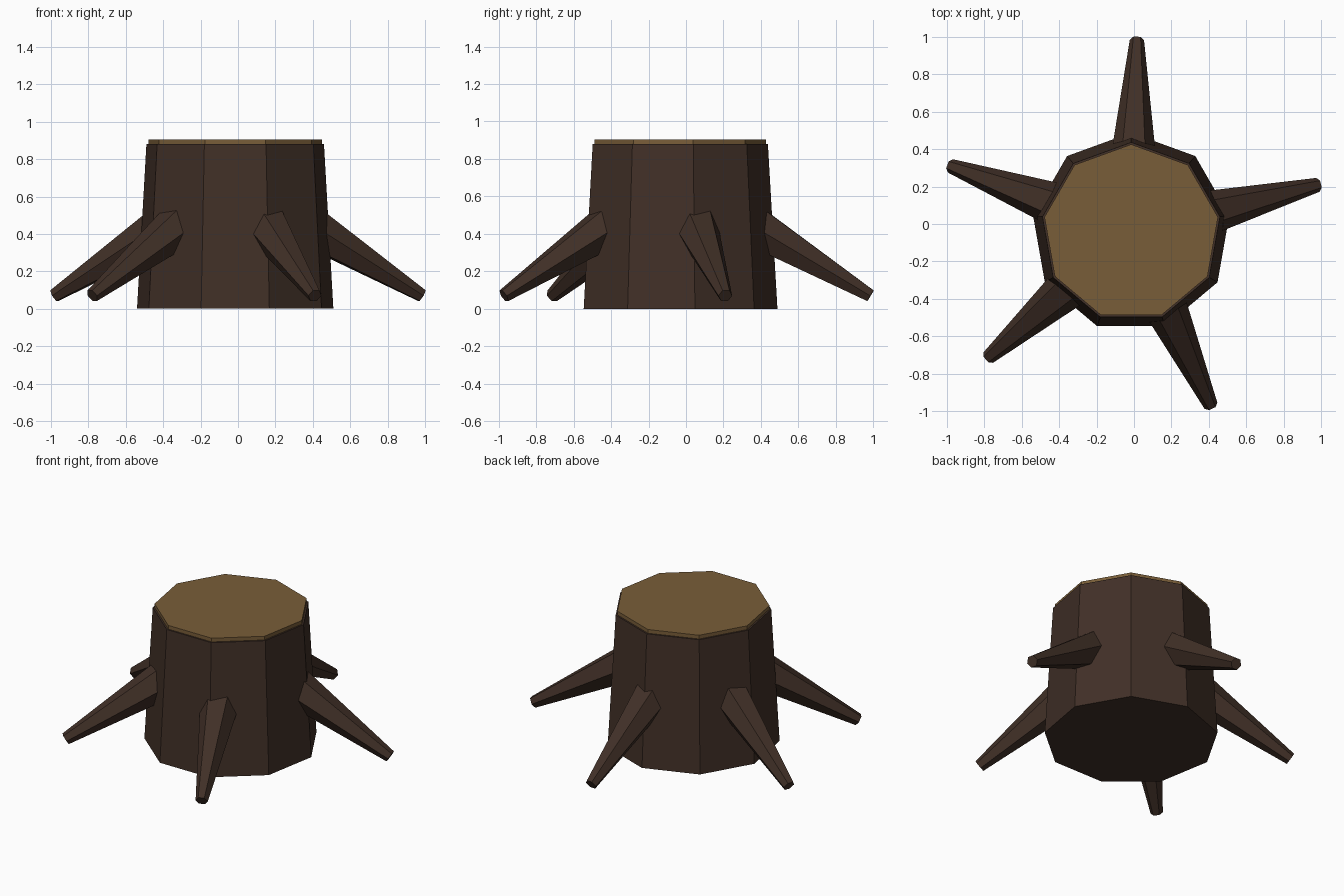
import bpy
import math
from mathutils import Vector

if "Cube" in bpy.data.objects:
    bpy.data.objects.remove(bpy.data.objects["Cube"])

CENTER = Vector((-0.015, -0.045, 0.0))


def material(name, color):
    m = bpy.data.materials.new(name)
    m.diffuse_color = (*color, 1.0)
    m.use_nodes = True
    m.node_tree.nodes["Principled BSDF"].inputs["Base Color"].default_value = m.diffuse_color
    return m


bark = material("dark bark", (0.052, 0.029, 0.020))
wood = material("cut wood", (0.190, 0.110, 0.040))


def loft(name, rings, mat):
    """Closed solid through rings that share one vertex count."""
    n = len(rings[0])
    verts = [p for ring in rings for p in ring]
    faces = [list(reversed(range(n)))]
    for r in range(len(rings) - 1):
        for i in range(n):
            j = (i + 1) % n
            faces.append([r * n + i, r * n + j, (r + 1) * n + j, (r + 1) * n + i])
    faces.append([(len(rings) - 1) * n + i for i in range(n)])
    mesh = bpy.data.meshes.new(name)
    mesh.from_pydata(verts, [], faces)
    mesh.materials.append(mat)
    obj = bpy.data.objects.new(name, mesh)
    bpy.context.collection.objects.link(obj)
    return obj


def ring(center, radius, sides, u, v, start):
    """Regular polygon in the plane spanned by u and v."""
    angles = [start + math.tau * i / sides for i in range(sides)]
    return [center + u * radius * math.cos(a) + v * radius * math.sin(a) for a in angles]


X, Y, Z = Vector((1, 0, 0)), Vector((0, 1, 0)), Vector((0, 0, 1))

# Nine-sided tapered trunk and the thin cut slice on top
loft("trunk", [ring(CENTER + Z * z, r, 9, X, Y, math.pi / 2)
               for z, r in ((0.0, 0.533), (0.88, 0.482))], bark)
loft("cut_top", [ring(CENTER + Z * z, 0.471, 9, X, Y, math.pi / 2)
                 for z in (0.87, 0.905)], wood)

# Five six-sided roots, sloping down and tapering outwards
for i, (degrees, reach) in enumerate(((14.3, 1.03), (88.3, 1.03), (159.8, 1.03),
                                      (221.2, 1.015), (294.7, 1.02))):
    a = math.radians(degrees)
    out = Vector((math.cos(a), math.sin(a), 0))
    base = CENTER + out * 0.36 + Z * 0.47
    tip = CENTER + out * reach + Z * 0.07
    axis = (tip - base).normalized()
    side = Z.cross(axis).normalized()
    up = axis.cross(side)
    loft(f"root_{i + 1}", [ring(base, 0.127, 6, side, up, 0),
                           ring(tip, 0.038, 6, side, up, 0)], bark)
